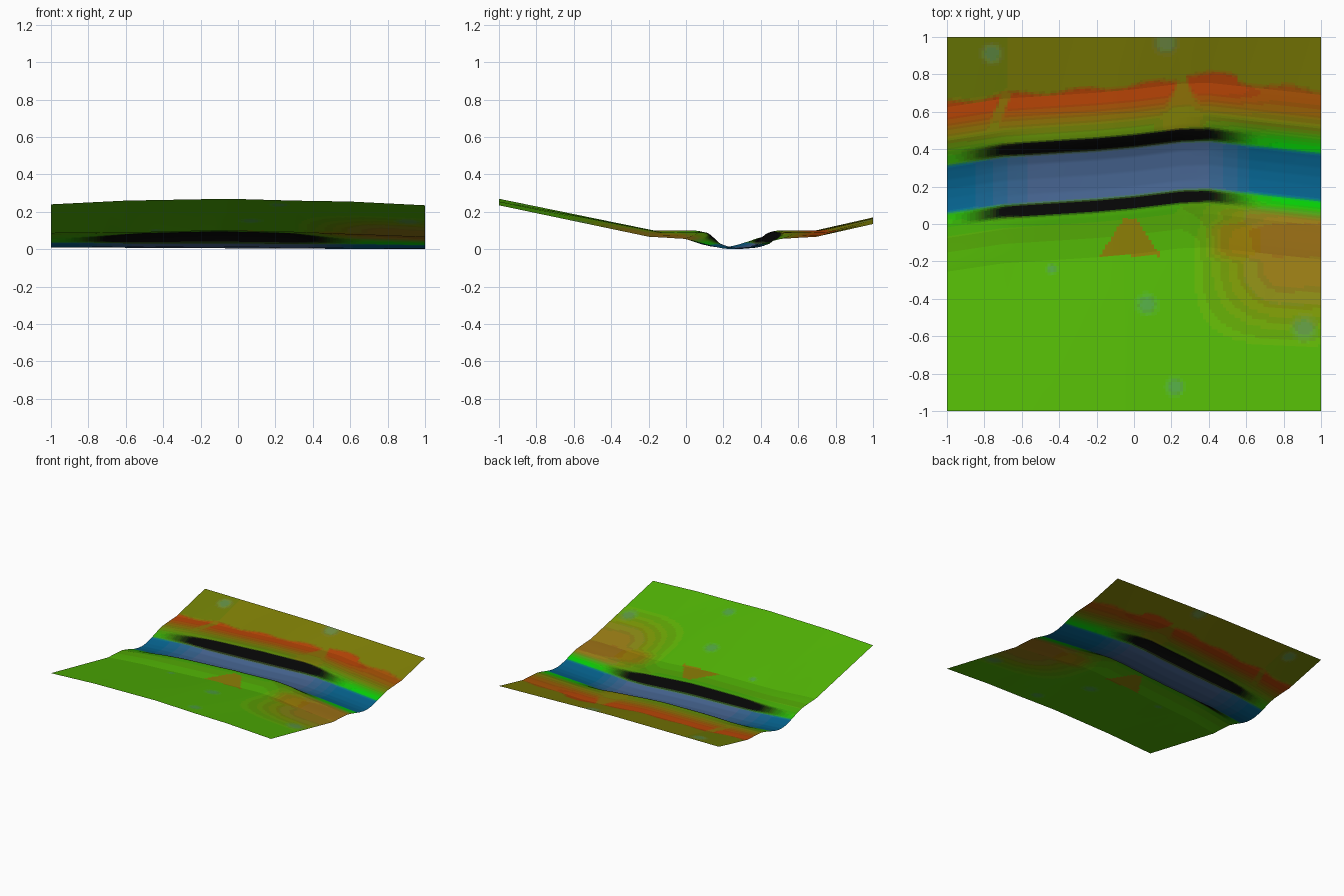
import bpy
import math

if "Cube" in bpy.data.objects:
    bpy.data.objects.remove(bpy.data.objects["Cube"])


def interp(pts, t):
    """Piecewise linear curve through (t, value) points."""
    if t <= pts[0][0]:
        return pts[0][1]
    for (a, va), (b, vb) in zip(pts, pts[1:]):
        if t <= b:
            return va + (vb - va) * (t - a) / (b - a)
    return pts[-1][1]


def ramp(a, b, t):
    t = max(0, min(1, (t - a) / (b - a)))
    return t * t * (3 - 2 * t)


def mix(c, e, t):
    return tuple(p + (q - p) * t for p, q in zip(c, e))


# River centre line, bank height and outer rim heights along x
CENTRE = [(-1, .185), (-.7, .23), (-.2, .262), (0, .28), (.25, .31), (.4, .315), (1, .25)]
BANK = [(-1, .075), (-.5, .09), (-.1, .1), (.3, .09), (.6, .07), (1, .055)]
NEAR_RIM = [(-1, .24), (-.6, .26), (-.05, .27), (.3, .26), (.6, .255), (1, .235)]
FAR_RIM = [(-1, .17), (0, .165), (.5, .15), (1, .135)]
# Channel section, steep in the middle and gentle at the ends
STEEP = [(0, 0), (.08, .08), (.13, .28), (.16, .65), (.19, .95), (.22, 1)]
GENTLE = [(0, 0), (.05, .07), (.1, .25), (.15, .5), (.2, .76), (.26, 1)]


def steepness(x):
    return ramp(-1, -.45, x) * (1 - ramp(.2, .7, x))


def height(x, y):
    d = y - interp(CENTRE, x)
    u = abs(d)
    bank = interp(BANK, x)
    floor = .005 - .005 * x
    s = steepness(x)
    f = interp(GENTLE, u) * (1 - s) + interp(STEEP, u) * s
    z = floor + (bank - floor) * f + .01 * (1 - s) * ramp(.22, .44, u)
    if u > .44:
        rim = interp(NEAR_RIM if d < 0 else FAR_RIM, x)
        edge = 1 - (.44 - abs(interp(CENTRE, x)) if d < 0 else .44 + interp(CENTRE, x))
        z += (rim - z) * (u - .44) / edge
    return z


GREEN, OLIVE, RED = (84, 186, 16), (130, 122, 16), (180, 66, 18)
BLUE, TEAL, BLACK = (66, 94, 145), (14, 104, 145), (14, 16, 12)
BRIGHT, ORANGE, SLATE = (18, 205, 20), (160, 118, 24), (90, 150, 110)
# Pale spots: x, y, radius
SPOTS = [(.07, -.43, .08), (.22, -.87, .07), (.91, -.56, .09), (-.76, .91, .08),
         (.17, .97, .09), (-.44, -.24, .04)]


def ground_colour(x, y):
    d = y - interp(CENTRE, x)
    u = abs(d)
    if d < 0:
        c = mix(GREEN, (74, 155, 16), .8 * ramp(-.45, -.2, d))
        # Bare earth on the near side
        c = mix(c, ORANGE, ramp(.2, .8, x) * ramp(-.75, -.25, y) * .9)
        c = mix(c, (165, 108, 20), .6 * ramp(.35, .5, x) * (1 - ramp(.05, .13, abs(y + .09))))
        if -.17 < y < .03 and abs(x + .02) < .15 - .65 * (y + .15):
            c = mix(c, (150, 118, 20), .85)
    else:
        # Red scarp along the far terrace
        c = mix((95, 138, 16), (140, 108, 16), ramp(.2, .34, d))
        c = mix(c, RED, ramp(.28, .42, d) * (1 - .4 * ramp(.5, .8, x)))
        top = .45 + .012 * math.sin(17 * x) + (.03 if .28 < x < .55 else 0)
        c = mix(c, mix((118, 128, 16), OLIVE, ramp(-.9, .4, x)), ramp(top - .01, top + .03, d))
        gap = min(abs(x - .26) / (.03 + .5 * max(0, .76 - y)), abs(x + .72 - .4 * (y - .6)) / .03)
        if y > .5 and d < .47:
            c = mix(c, OLIVE, .85 * (1 - ramp(.5, 1.2, gap)))
    for sx, sy, r in SPOTS:
        c = mix(c, SLATE, .6 * (1 - ramp(.2, 1, math.hypot(x - sx, y - sy) / r)))
    # Green verges at both ends, black steep banks in the middle
    ends = ramp(.2, .8, x) + .5 * ramp(.6, 1, -x)
    c = mix(c, BRIGHT, min(1, ends) * (1 - ramp(.15, .25, u)))
    dark = (1 - ramp(.015, .045, abs(u - .165))) * (1 - ramp(.38, .85, abs(x + .15)))
    c = mix(c, BLACK, min(1, dark * 1.5))
    # Water
    water = mix(BLUE, TEAL, max(ramp(.35, .7, x), ramp(.5, .95, -x)))
    return mix(water, c, ramp(.115, .14, u))


MATERIALS = {}


def material(colour):
    key = tuple(round(v / 14) * 14 for v in colour)
    if key not in MATERIALS:
        m = bpy.data.materials.new("ground_%d_%d_%d" % key)
        m.diffuse_color = [(max(v, 8) / 255) ** 2.2 for v in key] + [1]
        m.use_nodes = True
        m.node_tree.nodes["Principled BSDF"].inputs["Base Color"].default_value = m.diffuse_color
        MATERIALS[key] = m
    return MATERIALS[key]


def strip(name, low, high, rows, cols=130):
    """Terrain strip between two lines low(x) and high(x)."""
    verts, faces, colours = [], [], []
    for j in range(rows + 1):
        for i in range(cols + 1):
            x = -1 + 2 * i / cols
            y = low(x) + (high(x) - low(x)) * j / rows
            verts.append((x, y, height(x, y)))
    for j in range(rows):
        for i in range(cols):
            a = j * (cols + 1) + i
            f = (a, a + 1, a + cols + 2, a + cols + 1)
            faces.append(f)
            colours.append(ground_colour(sum(verts[k][0] for k in f) / 4,
                                         sum(verts[k][1] for k in f) / 4))
    mesh = bpy.data.meshes.new(name)
    mesh.from_pydata(verts, [], faces)
    slots = {}
    for poly, colour in zip(mesh.polygons, colours):
        m = material(colour)
        if m.name not in slots:
            slots[m.name] = len(slots)
            mesh.materials.append(m)
        poly.material_index = slots[m.name]
        poly.use_smooth = True
    bpy.context.collection.objects.link(bpy.data.objects.new(name, mesh))


def line(offset):
    return lambda x: interp(CENTRE, x) + offset


# Valley slopes, terraces and river channel
strip("near_slope", lambda x: -1, line(-.44), 50)
strip("near_terrace", line(-.44), line(-.26), 14)
strip("river_channel", line(-.26), line(.26), 64)
strip("far_terrace", line(.26), line(.44), 16)
strip("far_slope", line(.44), lambda x: 1, 24)
